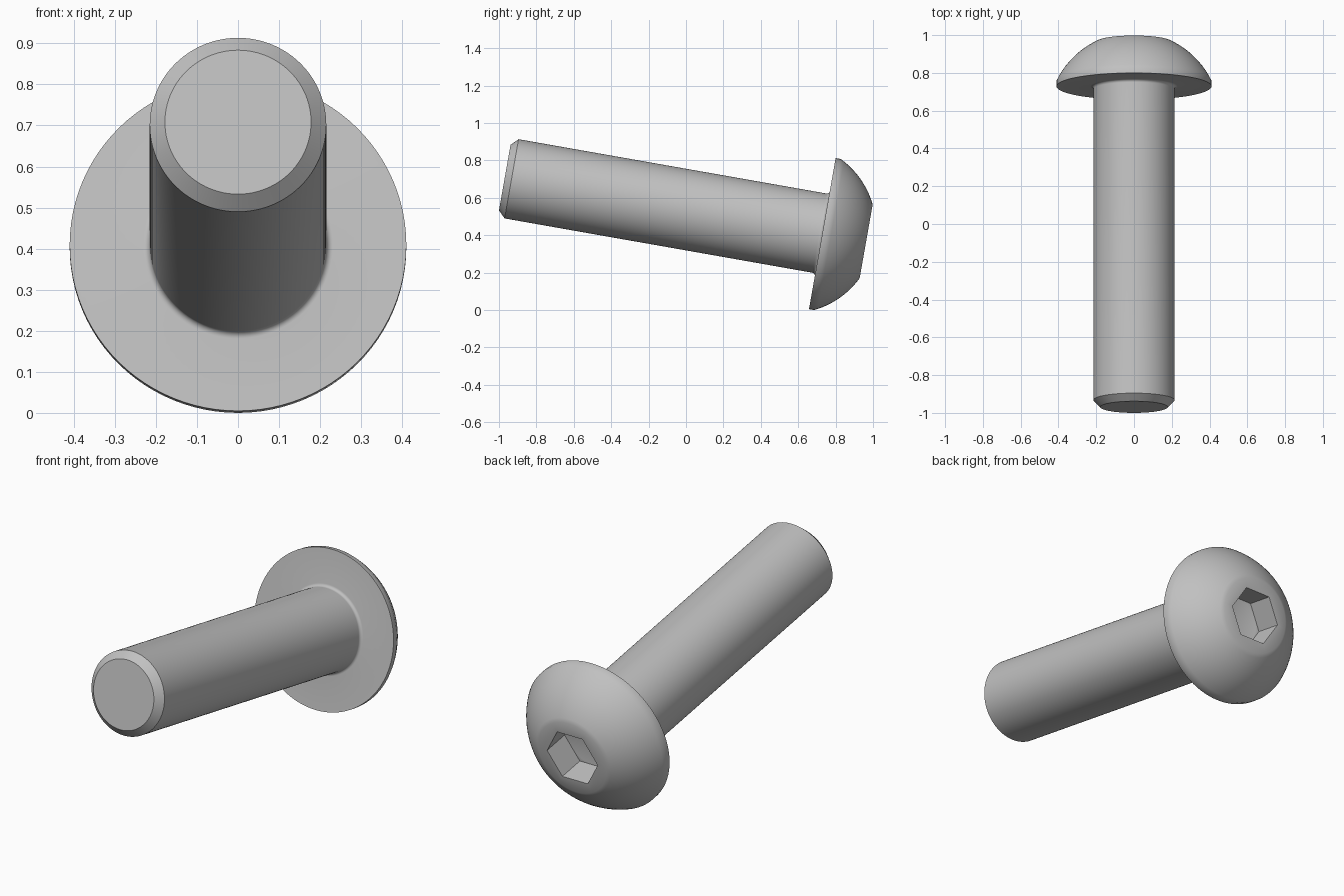
import bpy, bmesh
from math import sin, cos, pi, radians, atan2, hypot
from mathutils import Matrix

cube = bpy.data.objects.get("Cube")
if cube:
    bpy.data.objects.remove(cube, do_unlink=True)

SEG = 96                     # divisible by six so the hex corners are exact
SHAFT_R, HEAD_R, TOP_R = 0.215, 0.41, 0.20
HEAD_Z, RIM_Z, TOP_Z = 1.724, 1.752, 1.962
CHAMFER, FILLET = 0.037, 0.016
HEX_R, HEX_DEPTH, DRILL_DEPTH = 0.15, 0.15, 0.05

steel = bpy.data.materials.new("grey steel")
steel.use_nodes = True
grey = (0.53, 0.53, 0.53, 1)
steel.diffuse_color = grey
steel.node_tree.nodes["Principled BSDF"].inputs["Base Color"].default_value = grey


def arc(cr, cz, radius, a0, a1, n):
    """Points of a circular arc in the radius / height plane."""
    angles = [a0 + (a1 - a0) * i / n for i in range(n + 1)]
    return [(cr + radius * cos(a), cz + radius * sin(a), False) for a in angles]


def ring(bm, r, z, hexagonal):
    """Ring of vertices, round or hexagonal with corners on the x axis."""
    verts = []
    for i in range(SEG):
        a = 2 * pi * i / SEG
        k = cos(pi / 6) / cos(a % (pi / 3) - pi / 6) if hexagonal else 1
        verts.append(bm.verts.new((r * k * cos(a), r * k * sin(a), z)))
    return verts


# Shaft with chamfered tip and a fillet under the head
profile = [(SHAFT_R - CHAMFER, 0, False), (SHAFT_R, CHAMFER, False)]
profile += arc(SHAFT_R + FILLET, HEAD_Z - FILLET, FILLET, pi, pi / 2, 6)

# Head: flat underside, thin rim, spherical dome down to a flat top
dome_c = (TOP_R**2 + TOP_Z**2 - HEAD_R**2 - RIM_Z**2) / (2 * (TOP_Z - RIM_Z))
profile += [(HEAD_R, HEAD_Z, False)]
profile += arc(0, dome_c, hypot(HEAD_R, RIM_Z - dome_c),
               atan2(RIM_Z - dome_c, HEAD_R), atan2(TOP_Z - dome_c, TOP_R), 14)

# Hexagonal socket with a drilled conical floor
floor_z = TOP_Z - HEX_DEPTH
profile += [(HEX_R, TOP_Z, True), (HEX_R, floor_z, True),
            (HEX_R * cos(pi / 6) - 0.002, floor_z, False)]

bm = bmesh.new()
rings = [ring(bm, *p) for p in profile]
for lower, upper in zip(rings, rings[1:]):
    for i in range(SEG):
        j = (i + 1) % SEG
        bm.faces.new((lower[i], lower[j], upper[j], upper[i]))
bm.faces.new(rings[0][::-1])
point = bm.verts.new((0, 0, floor_z - DRILL_DEPTH))
for i in range(SEG):
    bm.faces.new((rings[-1][i], rings[-1][(i + 1) % SEG], point))
bmesh.ops.recalc_face_normals(bm, faces=bm.faces)

# Lay the bolt along +y, head sloping down to rest on the ground
bm.transform(Matrix.Translation((0, -0.969, 0.715)) @ Matrix.Rotation(radians(-100), 4, "X"))
lowest = min(v.co.z for v in bm.verts)
bmesh.ops.translate(bm, verts=bm.verts, vec=(0, 0, -lowest))

mesh = bpy.data.meshes.new("button_head_bolt")
bm.to_mesh(mesh)
bm.free()
mesh.materials.append(steel)
bolt = bpy.data.objects.new("button_head_bolt", mesh)
bpy.context.collection.objects.link(bolt)

bpy.ops.object.select_all(action="DESELECT")
bolt.select_set(True)
bpy.context.view_layer.objects.active = bolt
bpy.ops.object.shade_smooth_by_angle(angle=radians(30))
